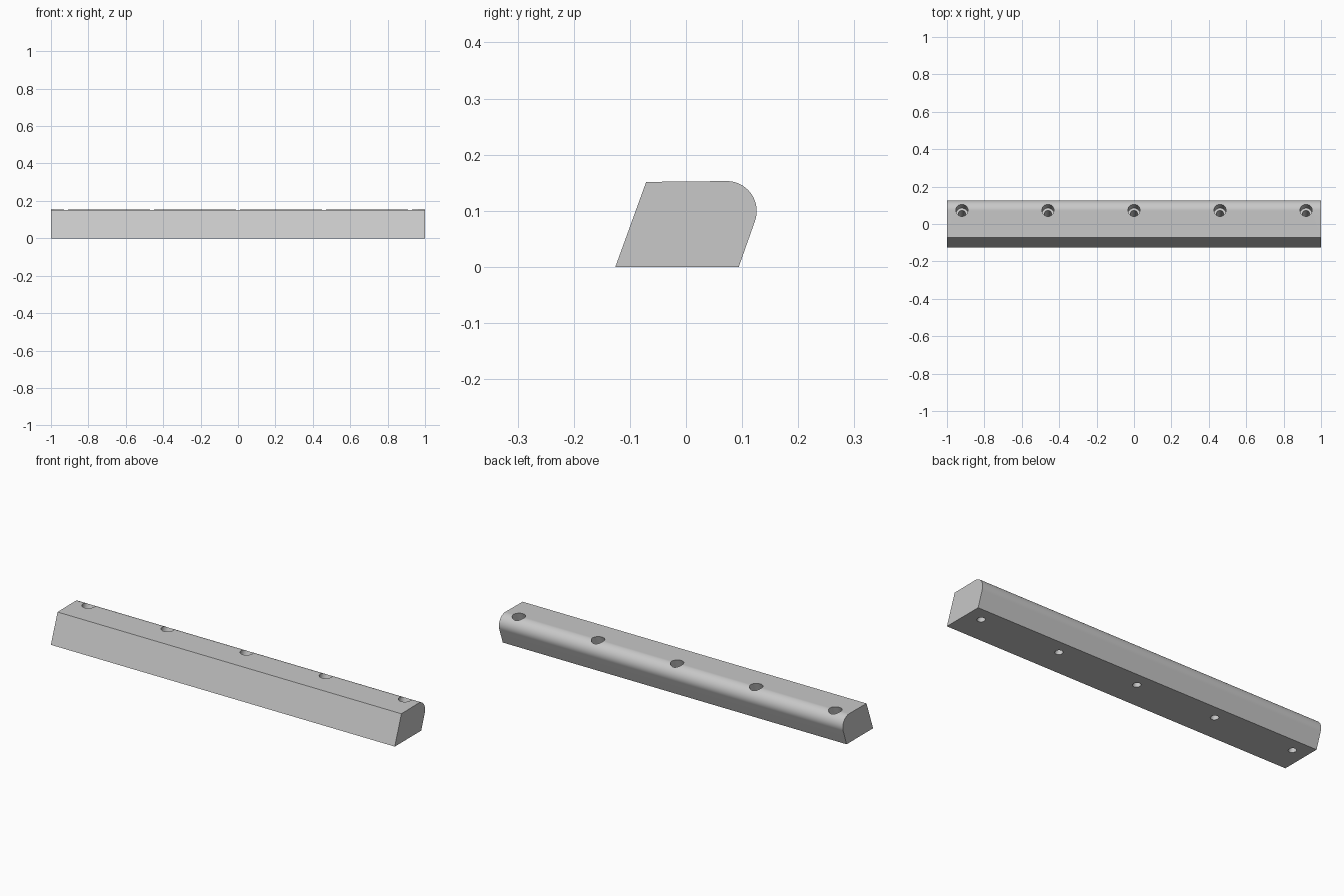
import bpy, bmesh, math
from mathutils import Vector, Matrix

cube = bpy.data.objects.get("Cube")
if cube:
    bpy.data.objects.remove(cube, do_unlink=True)

# Single grey material
GREY = (0.58, 0.58, 0.58, 1)
grey = bpy.data.materials.new("light_grey")
grey.use_nodes = True
grey.diffuse_color = GREY
grey.node_tree.nodes["Principled BSDF"].inputs["Base Color"].default_value = GREY

TILT = math.radians(20)
HOLE_X = [-0.92, -0.46, 0, 0.46, 0.92]


def make_object(name, bm):
    bmesh.ops.recalc_face_normals(bm, faces=bm.faces)
    mesh = bpy.data.meshes.new(name)
    bm.to_mesh(mesh)
    bm.free()
    mesh.materials.append(grey)
    obj = bpy.data.objects.new(name, mesh)
    bpy.context.collection.objects.link(obj)
    return obj


# Leaning bar section (y, z) with a rounded back shoulder
cy, cz, r, steps = 0.0725, 0.0995, 0.0535, 24
profile = [(-0.126, 0), (-0.071, 0.1515)]
for i in range(steps + 1):
    a = math.pi / 2 - (math.pi / 2 + TILT) * i / steps
    profile.append((cy + r * math.cos(a), cz + r * math.sin(a)))
profile.append((0.094, 0))

bm = bmesh.new()
end = bm.faces.new([bm.verts.new((-1, y, z)) for y, z in profile])
side = bmesh.ops.extrude_face_region(bm, geom=[end])["geom"]
bmesh.ops.translate(bm, vec=(2, 0, 0),
                    verts=[v for v in side if isinstance(v, bmesh.types.BMVert)])
bar = make_object("mounting_bar", bm)

# Stepped screw holes, parallel to the leaning sides
axis = Vector((0, math.sin(TILT), math.cos(TILT)))
bm = bmesh.new()
for x in HOLE_X:
    rings = []
    for radius, along in [(0.019, -0.05), (0.019, 0.105), (0.032, 0.105), (0.032, 0.25)]:
        place = (Matrix.Translation(Vector((x, 0.019, 0)) + axis * along)
                 @ Matrix.Rotation(-TILT, 4, 'X'))
        rings.append(bmesh.ops.create_circle(bm, segments=32, radius=radius,
                                             matrix=place)["verts"])
    bm.faces.new(rings[0])
    bm.faces.new(rings[-1])
    for low, high in zip(rings, rings[1:]):
        for i in range(32):
            j = (i + 1) % 32
            bm.faces.new((low[i], low[j], high[j], high[i]))
cutter = make_object("screw_hole_cutter", bm)
cutter.hide_render = True
cutter.hide_viewport = True

# Cut the holes and smooth the curved surfaces
cut = bar.modifiers.new("screw_holes", 'BOOLEAN')
cut.operation = 'DIFFERENCE'
cut.solver = 'EXACT'
cut.object = cutter
bpy.context.view_layer.objects.active = bar
bar.select_set(True)
bpy.ops.object.modifier_apply(modifier=cut.name)
bpy.data.objects.remove(cutter, do_unlink=True)
bpy.ops.object.shade_smooth_by_angle(angle=math.radians(25))
